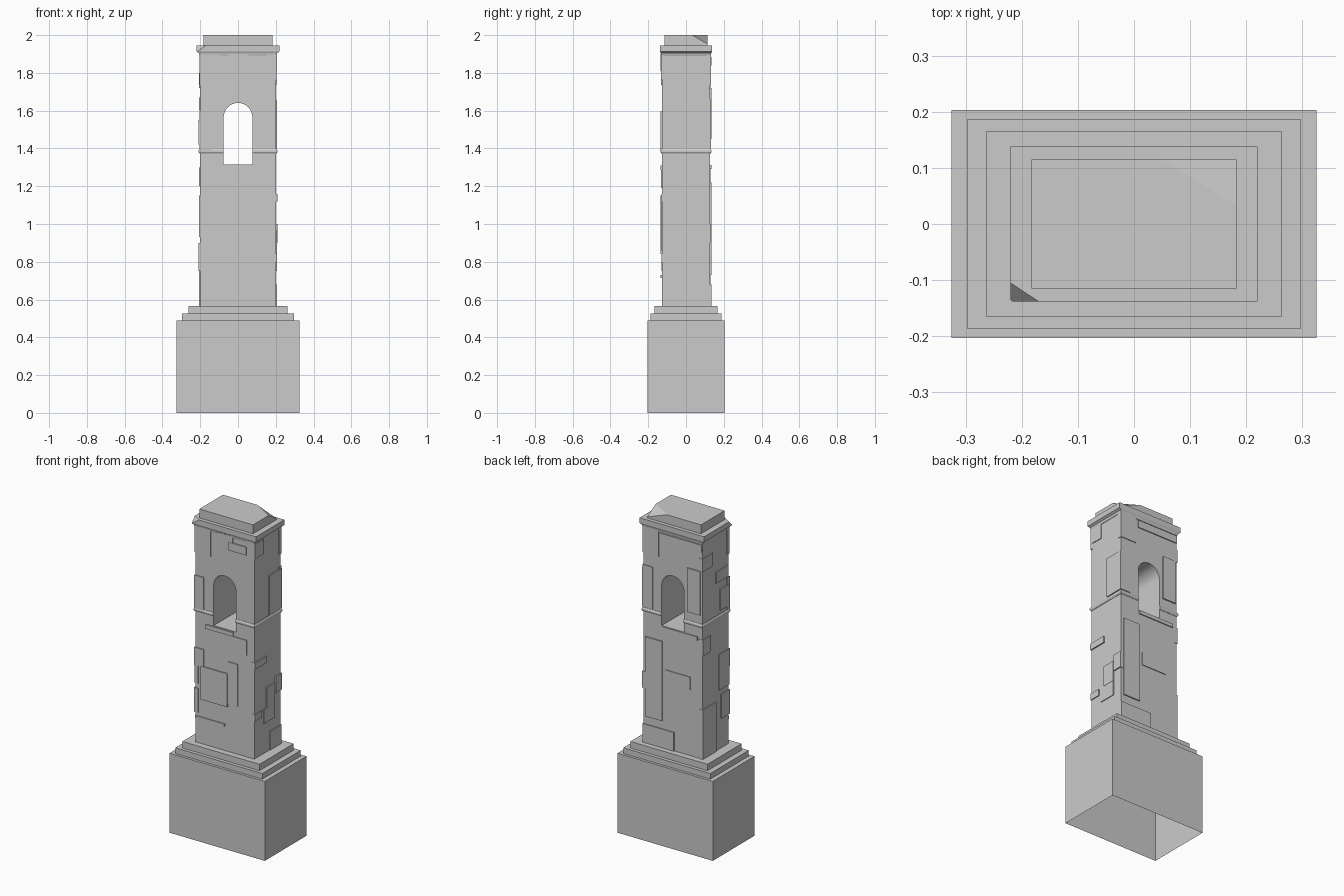
import bpy, bmesh, math
from mathutils import Vector

if "Cube" in bpy.data.objects:
    bpy.data.objects.remove(bpy.data.objects["Cube"])


def finish(name, bm):
    bmesh.ops.recalc_face_normals(bm, faces=bm.faces)
    me = bpy.data.meshes.new(name)
    bm.to_mesh(me)
    bm.free()
    ob = bpy.data.objects.new(name, me)
    bpy.context.collection.objects.link(ob)
    return ob


def loft(name, rings, bottom=True, chip=None):
    """Stack rectangular rings (half x, half y, z); chip = 3 points of a cutting plane."""
    bm = bmesh.new()
    loops = [[bm.verts.new((sx * hx, sy * hy, z)) for sx, sy in ((-1, -1), (1, -1), (1, 1), (-1, 1))]
             for hx, hy, z in rings]
    for a, b in zip(loops, loops[1:]):
        for i in range(4):
            j = (i + 1) % 4
            bm.faces.new((a[i], a[j], b[j], b[i]))
    bm.faces.new(loops[-1])
    if bottom:
        bm.faces.new(loops[0][::-1])
    if chip:
        p, q, r = map(Vector, chip)
        n = (q - p).cross(r - p)
        if n.z < 0:
            n = -n
        res = bmesh.ops.bisect_plane(bm, geom=bm.verts[:] + bm.edges[:] + bm.faces[:],
                                     plane_co=p, plane_no=n, clear_outer=True)
        edges = [e for e in res["geom_cut"] if isinstance(e, bmesh.types.BMEdge)]
        bmesh.ops.contextual_create(bm, geom=edges)
    return finish(name, bm)


# Stepped base, open underneath
loft("base_block", [(.325, .203, 0), (.325, .203, .49)], bottom=False)
loft("base_step_lower", [(.297, .187, .49), (.297, .187, .525)])
loft("base_step_upper", [(.263, .166, .525), (.263, .166, .565)])

# Shaft and the thin string course
shaft = loft("shaft", [(.201, .128, .565), (.201, .128, 1.905)])
band = loft("string_course", [(.203, .130, 1.372), (.208, .135, 1.38), (.208, .135, 1.388), (.203, .130, 1.396)])

# Arched opening cut through shaft and band
prof = [(-.076, 1.315), (.076, 1.315)]
prof += [(.076 * math.cos(math.pi * i / 16), 1.565 + .076 * math.sin(math.pi * i / 16)) for i in range(17)]
bm = bmesh.new()
face = bm.faces.new([bm.verts.new((x, -.3, z)) for x, z in prof])
ext = bmesh.ops.extrude_face_region(bm, geom=[face])
bmesh.ops.translate(bm, vec=(0, .6, 0), verts=[v for v in ext["geom"] if isinstance(v, bmesh.types.BMVert)])
cutter = finish("opening_cutter", bm)
cutter.hide_render = True
cutter.hide_set(True)
for ob in (shaft, band):
    mod = ob.modifiers.new("opening", 'BOOLEAN')
    mod.object = cutter
    mod.solver = 'EXACT'
    bpy.context.view_layer.objects.active = ob
    bpy.ops.object.modifier_apply(modifier=mod.name)
bpy.data.objects.remove(cutter)

# Cornice with a broken front corner, cap with a broken back corner
loft("cornice", [(.203, .131, 1.89), (.208, .134, 1.905), (.220, .138, 1.913), (.220, .138, 1.945)],
     chip=[(-.22, -.105, 1.945), (-.17, -.138, 1.945), (-.22, -.138, 1.91)])
loft("cap", [(.183, .115, 1.94), (.183, .115, 2.0)],
     chip=[(.05, .115, 2.0), (.183, .033, 2.0), (.183, .115, 1.952)])


# Shallow raised stones: (from, to, low z, high z) along each side of the shaft
def stones(side, rects):
    bm = bmesh.new()
    for k, (a, b, z0, z1) in enumerate(rects):
        out = .0045 + .0015 * (k % 3)
        if side in ("front", "back"):
            s = -1 if side == "front" else 1
            size, centre = (b - a, .02 + out, z1 - z0), ((a + b) / 2, s * (.128 + out / 2 - .01), (z0 + z1) / 2)
        else:
            s = -1 if side == "left" else 1
            size, centre = (.02 + out, b - a, z1 - z0), (s * (.201 + out / 2 - .01), (a + b) / 2, (z0 + z1) / 2)
        vs = bmesh.ops.create_cube(bm, size=1)["verts"]
        for v in vs:
            v.co = Vector(c * d + e for c, d, e in zip(v.co, size, centre))
    finish(side + "_raised_stones", bm)


stones("front", [
    (-.205, -.095, 1.735, 1.9), (-.05, .055, 1.86, 1.9), (.03, .15, 1.81, 1.86), (.15, .204, 1.765, 1.9),
    (-.205, -.143, 1.39, 1.595), (-.13, .06, 1.285, 1.31), (.06, .15, 1.19, 1.285),
    (-.205, -.143, 1.04, 1.15), (-.16, .02, .84, 1.045), (.02, .09, .86, 1.12), (-.2, 0, .715, .73)])
stones("back", [
    (.095, .205, 1.735, 1.9), (-.2, .08, 1.84, 1.885), (-.19, -.1, 1.45, 1.72), (.137, .205, 1.4, 1.66),
    (-.17, .07, 1.29, 1.312), (.07, .185, .73, 1.22), (-.12, .05, .97, 1.05), (-.01, .204, .565, .68)])
stones("right", [
    (-.13, -.04, 1.8, 1.89), (.01, .132, 1.4, 1.645), (-.13, -.015, 1.12, 1.16), (-.04, .065, .75, .84),
    (-.015, .065, .84, .965), (.07, .131, .9, 1.0), (.02, .131, .565, .68), (-.13, -.06, .8, .84)])
stones("left", [
    (.03, .131, 1.72, 1.8), (-.12, 0, 1.6, 1.67), (-.131, -.04, 1.42, 1.55), (-.131, -.03, .93, 1.15),
    (0, .131, .565, .87), (-.131, -.05, .75, .9), (.05, .13, 1.2, 1.3)])
